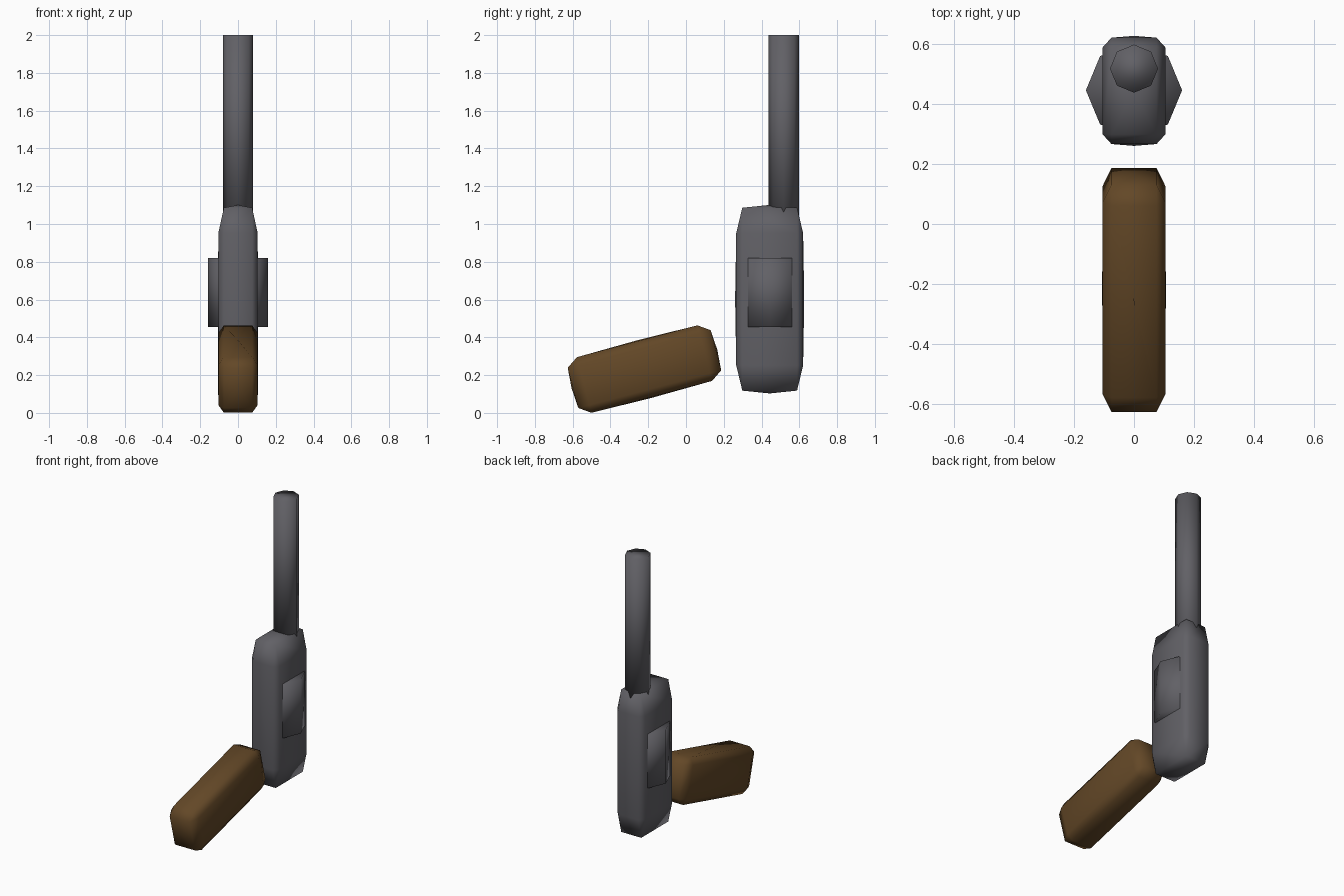
import bpy, bmesh, math
from mathutils import Vector, Matrix

cube = bpy.data.objects.get("Cube")
if cube:
    bpy.data.objects.remove(cube, do_unlink=True)


def material(name, rgb):
    mat = bpy.data.materials.new(name)
    mat.use_nodes = True
    mat.diffuse_color = (*rgb, 1)
    mat.node_tree.nodes["Principled BSDF"].inputs["Base Color"].default_value = (*rgb, 1)
    return mat


gunmetal = material("dark grey metal", (0.12, 0.118, 0.132))
wood = material("brown wood", (0.125, 0.064, 0.02))


def finish(name, bm, mat, location, tilt=0):
    """Turn a bmesh into a smooth-shaded object with one colour."""
    bmesh.ops.recalc_face_normals(bm, faces=bm.faces)
    for face in bm.faces:
        face.smooth = True
    mesh = bpy.data.meshes.new(name)
    bm.to_mesh(mesh)
    bm.free()
    mesh.materials.append(mat)
    obj = bpy.data.objects.new(name, mesh)
    obj.location = location
    obj.rotation_euler.x = math.radians(tilt)
    bpy.context.collection.objects.link(obj)
    return obj


def chamfered_block(name, half, inner, bulge, mat, location, tilt=0):
    """Box with chamfered edges; each side swells slightly at its centre."""
    bm = bmesh.new()
    for axis in range(3):
        b, c = (axis + 1) % 3, (axis + 2) % 3
        for side in (-1, 1):
            for u, v in ((-1, -1), (-1, 1), (1, -1), (1, 1), (0, 0)):
                p = Vector()
                p[axis] = side * (half[axis] + (bulge[axis] if u == 0 else 0))
                p[b] = u * inner[b]
                p[c] = v * inner[c]
                bm.verts.new(p)
    bmesh.ops.convex_hull(bm, input=bm.verts)
    bmesh.ops.join_triangles(bm, faces=bm.faces, angle_face_threshold=0.1,
                             angle_shape_threshold=3.1)
    return finish(name, bm, mat, location, tilt)


def octagon_cylinder(name, radius, bottom, top, y, mat):
    """Eight-sided upright cylinder with corners on the axes."""
    bm = bmesh.new()
    bmesh.ops.create_cone(bm, cap_ends=True, segments=8, radius1=radius,
                          radius2=radius, depth=top - bottom)
    return finish(name, bm, mat, (0, y, (top + bottom) / 2))


# Main body, upright
chamfered_block("body", (0.104, 0.177, 0.484), (0.075, 0.145, 0.35),
                (0.002, 0.006, 0.015), gunmetal, (0, 0.443, 0.602))

# Drum through the body, showing on both sides
octagon_cylinder("drum", 0.16, 0.455, 0.82, 0.445, gunmetal)

# Barrel rising from the top of the body
octagon_cylinder("barrel", 0.08, 1.0, 2.0, 0.517, gunmetal)

# Separate tilted grip
chamfered_block("grip", (0.104, 0.152, 0.391), (0.075, 0.11, 0.33),
                (0.002, 0.005, 0.008), wood, (0, -0.22, 0.232), -75.2 + 90 - 90)
